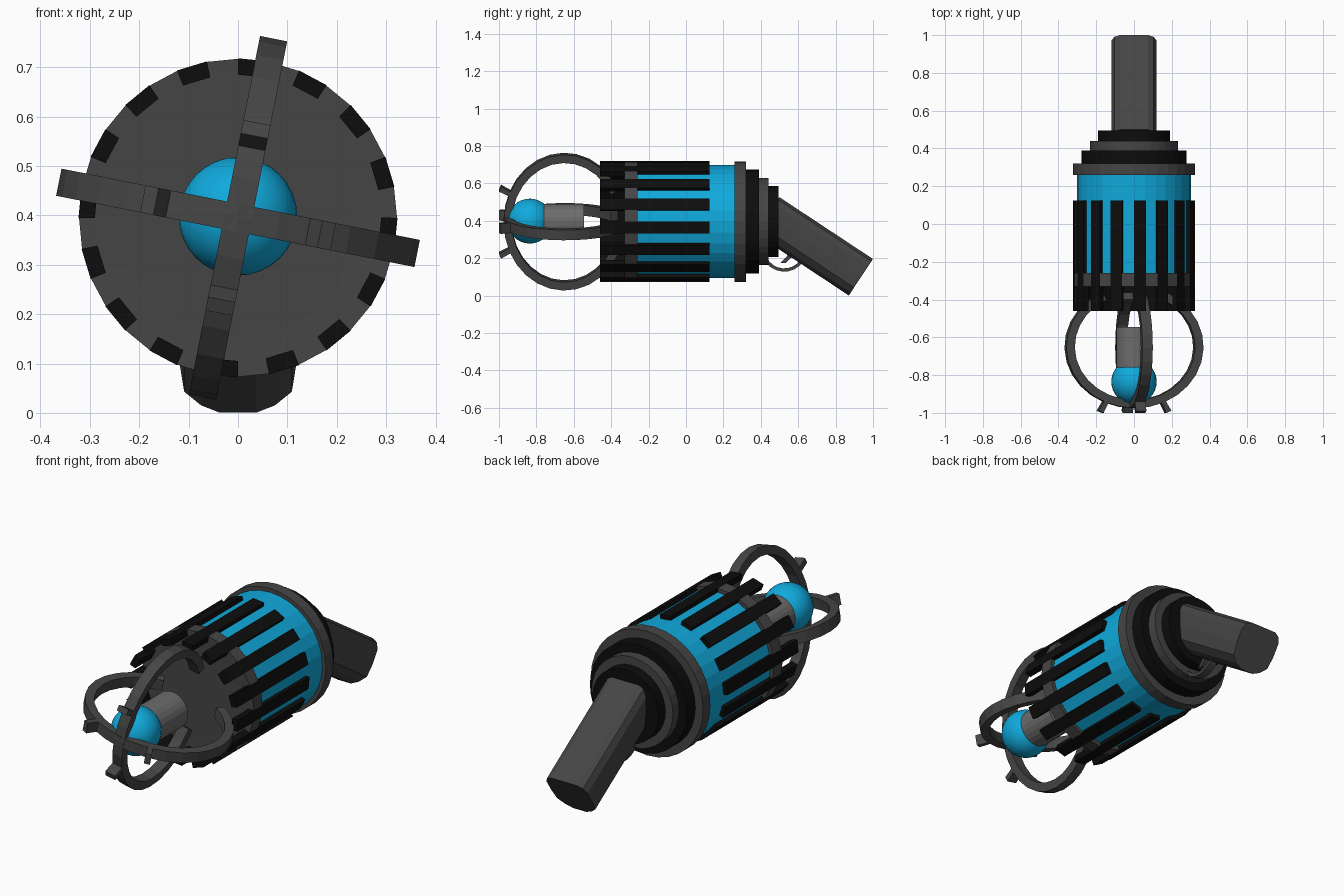
import bpy, bmesh, math
from mathutils import Vector

if "Cube" in bpy.data.objects:
    bpy.data.objects.remove(bpy.data.objects["Cube"])

CZ = 0.395  # height of the main axis, which runs along y


def material(name, rgb):
    m = bpy.data.materials.new(name)
    m.diffuse_color = (*rgb, 1)
    m.use_nodes = True
    m.node_tree.nodes["Principled BSDF"].inputs["Base Color"].default_value = m.diffuse_color
    return m


GREY = material("dark grey", (0.06, 0.06, 0.06))
BLACK = material("black", (0.004, 0.004, 0.004))
BLUE = material("blue", (0.005, 0.40, 0.72))
STEEL = material("light grey", (0.15, 0.15, 0.15))


def finish(name, bm, mat, smooth=False):
    bmesh.ops.recalc_face_normals(bm, faces=bm.faces)
    me = bpy.data.meshes.new(name)
    bm.to_mesh(me)
    bm.free()
    me.materials.append(mat)
    ob = bpy.data.objects.new(name, me)
    bpy.context.collection.objects.link(ob)
    for p in me.polygons:
        p.use_smooth = smooth
    return ob


def loft(name, sections, mat, closed=False):
    """Skin a list of equal-length point loops."""
    bm = bmesh.new()
    rows = [[bm.verts.new(p) for p in s] for s in sections]
    n = len(rows[0])
    for a, b in zip(rows, rows[1:]):
        for i in range(n):
            j = (i + 1) % n
            bm.faces.new((a[i], a[j], b[j], b[i]))
    bm.faces.new(rows[0])
    bm.faces.new(rows[-1])
    return finish(name, bm, mat)


def polar(r, deg, y):
    a = math.radians(deg)
    return Vector((r * math.cos(a), y, CZ + r * math.sin(a)))


def drum(name, profile, mat, n=32):
    """Stack of (radius, y) circles around the main axis."""
    return loft(name, [[polar(r, 360 * i / n, y) for i in range(n)]
                       for r, y in profile], mat)


# Main body
drum("body_shell", [(0.302, -0.30), (0.302, 0.28)], BLUE)
drum("front_ring", [(0.245, -0.328), (0.322, -0.33), (0.322, -0.26), (0.30, -0.26)], GREY)
drum("rear_ring", [(0.322, 0.26), (0.322, 0.32)], GREY)
drum("rear_step_large", [(0.278, 0.31), (0.278, 0.39)], BLACK)
drum("rear_step_middle", [(0.233, 0.38), (0.233, 0.44)], GREY)
drum("rear_step_small", [(0.19, 0.43), (0.19, 0.495)], BLACK)

# Black bars on every other facet of the body
for k in range(16):
    mid = -5.625 + 22.5 * k
    sec = [[polar(r, mid + d, y) for r, d in
            ((0.29, -5.7), (0.323, -5.625), (0.323, 5.625), (0.29, 5.7))]
           for y in (-0.46, 0.125)]
    loft(f"body_bar_{k + 1}", sec, BLACK)

# Emitter post and ball
drum("emitter_post", [(0.095, -0.76), (0.095, -0.545)], STEEL, 24)
bm = bmesh.new()
bmesh.ops.create_uvsphere(bm, u_segments=32, v_segments=16, radius=0.12)
ball = finish("emitter_ball", bm, BLUE, True)
ball.location = (0, -0.835, 0.398)


# Cage: four curved prongs meeting at the front, each with a small nub
def prong(name, deg):
    out = polar(1, deg, 0) - Vector((0, 0, CZ))
    side = out.cross(Vector((0, 1, 0)))

    def pt(rr, ry, t, w):
        return Vector((0, -0.65 - ry * math.cos(t), CZ)) + out * rr * math.sin(t) + side * w

    sec = []
    for i in range(13):
        t = math.radians(152 * i / 12)
        sec.append([pt(0.37, 0.325, t, -0.028), pt(0.37, 0.325, t, 0.028),
                    pt(0.325, 0.282, t, 0.028), pt(0.325, 0.282, t, -0.028)])
    loft(name, sec, GREY)
    sec = []
    for k in (0.95, 1.17):
        sec.append([pt(0.37 * k, 0.325 * k, math.radians(a), w) for a, w in
                    ((23, -0.028), (23, 0.028), (27, 0.028), (27, -0.028))])
    nub = loft(name + "_nub", sec, GREY)
    for v in nub.data.vertices:
        v.co.y = max(v.co.y, -1.0)


for k in range(4):
    prong(f"cage_prong_{k + 1}", -11.25 + 90 * k)

# Slanted grip
axis = Vector((0, 0.834, -0.551))
up = Vector((0, 0.551, 0.834))
end = Vector((0, 0.935, 0.098))
half = [(0.075, 0.117), (0.103, 0.102), (0.118, 0.07), (0.118, 0.0),
        (0.109, -0.066), (0.075, -0.099), (0.037, -0.117)]
outline = half + [(-x, v) for x, v in reversed(half)]
loft("grip", [[end - axis * t + up * v + Vector((x, 0, 0)) for x, v in outline]
              for t in (0.60, 0)], GREY)

# Trigger guard and trigger
sec = []
for i in range(13):
    a = math.radians(170 + 190 * i / 12)
    sec.append([Vector((x, 0.525 + r * math.cos(a), 0.24 + 0.95 * r * math.sin(a)))
                for x, r in ((-0.02, 0.118), (0.02, 0.118), (0.02, 0.1), (-0.02, 0.1))])
loft("trigger_guard", sec, GREY)
loft("trigger", [[Vector((x, y + d, z)) for x, d in
                  ((-0.012, -0.014), (0.012, -0.014), (0.012, 0.014), (-0.012, 0.014))]
                 for y, z in ((0.58, 0.26), (0.55, 0.205), (0.52, 0.175))], GREY)
